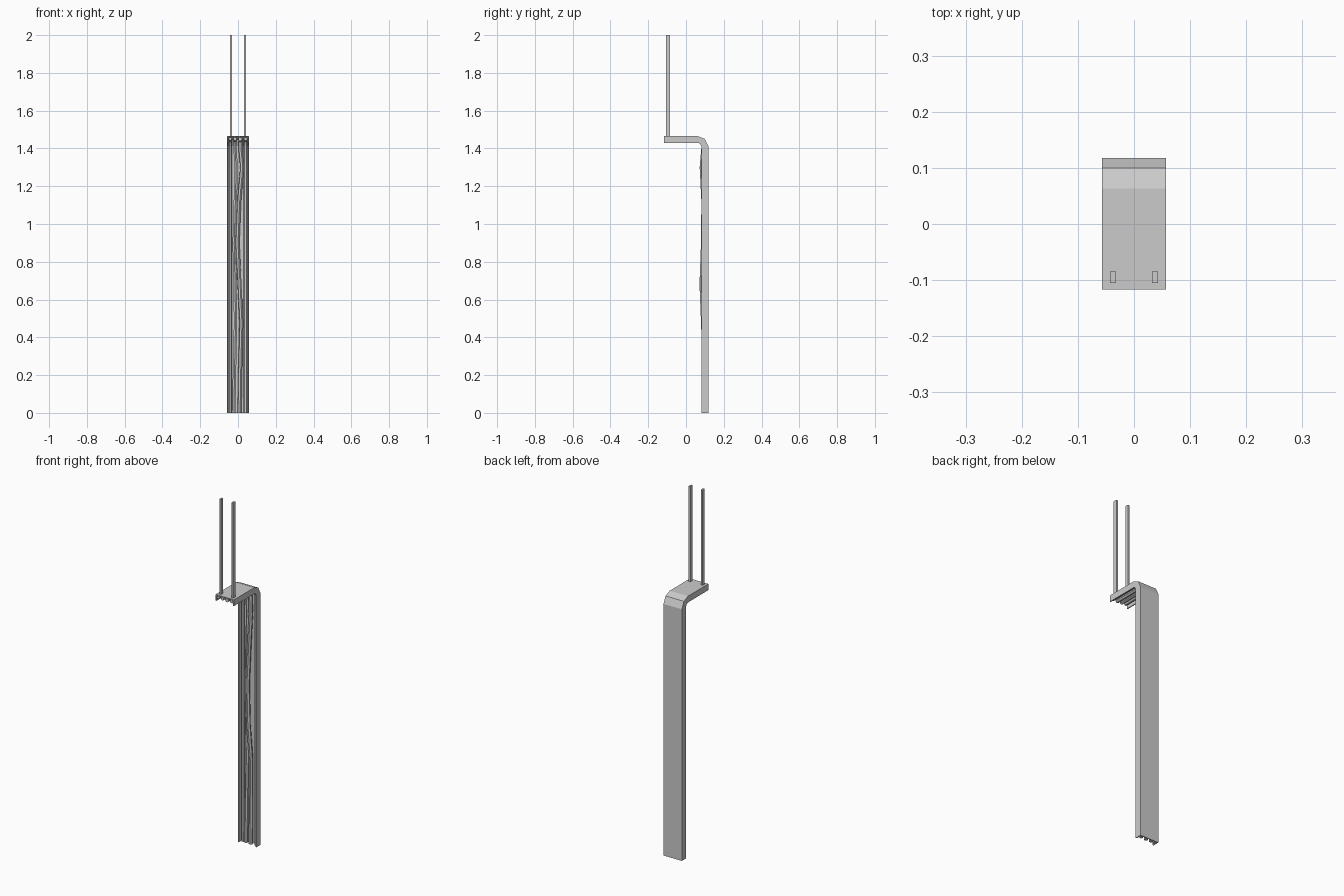
import bpy, bmesh
from mathutils import Vector

if "Cube" in bpy.data.objects:
    bpy.data.objects.remove(bpy.data.objects["Cube"])

HALF_W, WALL = 0.057, 0.005


def mesh_object(name, bm):
    bmesh.ops.recalc_face_normals(bm, faces=bm.faces)
    mesh = bpy.data.meshes.new(name)
    bm.to_mesh(mesh)
    bm.free()
    ob = bpy.data.objects.new(name, mesh)
    bpy.context.collection.objects.link(ob)
    return ob


# Cable tray: a U section swept up the back and bent forward at the top
outer = [(0.118, 0), (0.118, 1.412), (0.100, 1.450), (0.063, 1.465), (-0.117, 1.465)]
inner = [(0.081, 0), (0.081, 1.412), (0.075, 1.425), (0.063, 1.430), (-0.117, 1.430)]
d = WALL / 0.036
section = [(-HALF_W, 0), (HALF_W, 0), (HALF_W, 1), (HALF_W - WALL, 1),
           (HALF_W - WALL, d), (-HALF_W + WALL, d), (-HALF_W + WALL, 1), (-HALF_W, 1)]
bm = bmesh.new()
rings = []
for o, i in zip(outer, inner):
    ring = []
    for x, t in section:
        p = Vector(o).lerp(Vector(i), t)
        ring.append(bm.verts.new((x, p.x, p.y)))
    rings.append(ring)
n = len(section)
for a, b in zip(rings, rings[1:]):
    for k in range(n):
        bm.faces.new((a[k], a[(k + 1) % n], b[(k + 1) % n], b[k]))
bm.faces.new(rings[0])
bm.faces.new(rings[-1])
mesh_object("cable_tray", bm)


# Hanger rods: pair of flat bars rising from the front end of the tray
for side, name in ((-1, "hanger_left"), (1, "hanger_right")):
    bm = bmesh.new()
    bmesh.ops.create_cube(bm, size=1)
    bmesh.ops.scale(bm, vec=(0.010, 0.020, 0.540), verts=bm.verts)
    bmesh.ops.translate(bm, vec=(side * 0.0375, -0.095, 1.730), verts=bm.verts)
    mesh_object(name, bm)


# Cables lying in the tray; each has x positions and lifts at these heights
heights = [0, 0.25, 0.48, 0.68, 0.90, 1.12, 1.30, 1.405]


def cable(name, xs, radius, lifts=(0,) * 8):
    base = 0.118 - WALL - radius
    pts = [(x, base - lift, z) for x, lift, z in zip(xs, lifts, heights)]
    top = 1.465 - WALL - radius
    x = xs[-1]
    pts += [(x, 0.088, top - 0.010), (x, 0.063, top), (x, -0.116, top)]
    curve = bpy.data.curves.new(name, 'CURVE')
    curve.dimensions = '3D'
    curve.bevel_depth = radius
    curve.bevel_resolution = 1
    curve.use_fill_caps = True
    spline = curve.splines.new('POLY')
    spline.points.add(len(pts) - 1)
    for sp, p in zip(spline.points, pts):
        sp.co = (*p, 1)
    ob = bpy.data.objects.new(name, curve)
    bpy.context.collection.objects.link(ob)
    bpy.ops.object.select_all(action='DESELECT')
    ob.select_set(True)
    bpy.context.view_layer.objects.active = ob
    bpy.ops.object.convert(target='MESH')
    bpy.ops.object.shade_smooth_by_angle()


cable("cable_left", [-0.041] * 8, 0.009)
cable("cable_right", [0.040] * 8, 0.010)
cable("cable_inner_left", [-0.022, -0.018, -0.013, -0.016, -0.020, -0.014, -0.010, -0.016], 0.010)
cable("cable_wavy", [0.008, 0.012, 0.018, 0.008, -0.003, 0.006, 0.022, 0.012], 0.011,
      (0, 0.004, 0.012, 0.020, 0.012, 0.010, 0.019, 0.010))
